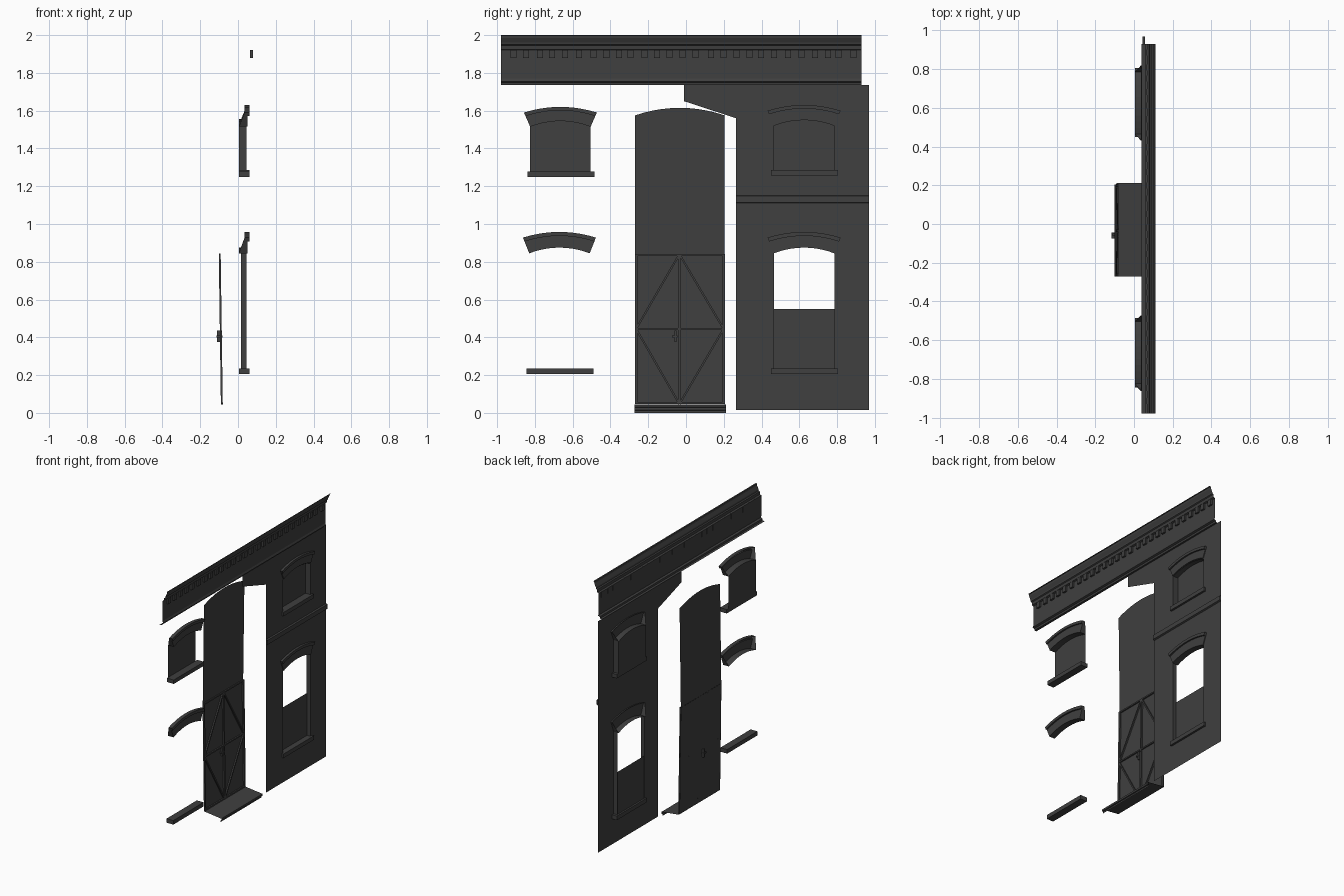
import bpy, bmesh, random
from mathutils import Vector

random.seed(4)
if "Cube" in bpy.data.objects:
    bpy.data.objects.remove(bpy.data.objects["Cube"], do_unlink=True)

GREY = (0.05, 0.05, 0.05, 1)
stone = bpy.data.materials.new("dark_grey")
stone.use_nodes = True
stone.diffuse_color = GREY
stone.node_tree.nodes["Principled BSDF"].inputs["Base Color"].default_value = GREY

WALL = 0.045        # wall plane
HALF = 0.16         # half width of a window opening


def finish(name, bm):
    mesh = bpy.data.meshes.new(name)
    bm.to_mesh(mesh)
    bm.free()
    mesh.materials.append(stone)
    obj = bpy.data.objects.new(name, mesh)
    bpy.context.collection.objects.link(obj)
    return obj


def loft(name, rings, caps=False):
    """Sheet through a row of open cross-sections."""
    bm = bmesh.new()
    rows = [[bm.verts.new(p) for p in ring] for ring in rings]
    for a, b in zip(rows, rows[1:]):
        for i in range(len(a) - 1):
            bm.faces.new((a[i], b[i], b[i + 1], a[i + 1]))
    if caps:
        bm.faces.new(rows[0])
        bm.faces.new(rows[-1][::-1])
    return finish(name, bm)


def extrude_y(name, profile, y0, y1):
    return loft(name, [[(x, y, z) for x, z in profile] for y in (y0, y1)])


def box(bm, x0, x1, y0, y1, z0, z1):
    verts = bmesh.ops.create_cube(bm, size=1)["verts"]
    size = Vector((x1 - x0, y1 - y0, z1 - z0))
    centre = Vector((x0 + x1, y0 + y1, z0 + z1)) / 2
    for v in verts:
        v.co = Vector(a * b for a, b in zip(v.co, size)) + centre


def box_part(name, *limits):
    bm = bmesh.new()
    box(bm, *limits)
    return finish(name, bm)


def sheet(name, loops, place):
    """Flat sheet from (y, z) outlines; later loops are holes."""
    bm = bmesh.new()
    for loop in loops:
        verts = [bm.verts.new((place(z), y, z)) for y, z in loop]
        for a, b in zip(verts, verts[1:] + verts[:1]):
            bm.edges.new((a, b))
    bmesh.ops.triangle_fill(bm, edges=bm.edges[:], use_beauty=True, normal=(1, 0, 0))
    for f in bm.faces:
        f.normal_update()
        if f.normal.x < 0:
            f.normal_flip()
    return finish(name, bm)


STEPS = [i / 5 - 1 for i in range(11)]


def arc(centre, half, spring, rise):
    return [(centre + t * half, spring + rise * (1 - t * t)) for t in STEPS]


def hood(name, centre, inner, outer, back):
    """Arched window head with a raised outer trim."""
    section = [(0, back), (0, 0.051), (0.75, 0.051), (0.75, 0.062), (1, 0.062), (1, 0.035)]
    rings = []
    for t in STEPS:
        bow = 0.03 * (1 - t * t)
        rings.append([(x, centre + t * (HALF + 0.033 * f), inner + (outer - inner) * f + bow)
                      for f, x in section])
    loft(name, rings, caps=True)


def opening(centre, bottom, spring):
    return [(centre - HALF, bottom), (centre + HALF, bottom)] + arc(centre, HALF, spring, 0.03)[::-1]


def jambs(name, centre, bottom, top, back):
    for label, side in (("right", -1), ("left", 1)):
        y = centre + side * HALF
        xs = (back, WALL)[::-side]
        loft(f"{name}_{label}", [[(x, y, z) for x in xs] for z in (bottom, top)])


def sill(name, centre, z0, z1):
    box_part(name, 0.005, 0.06, centre - 0.175, centre + 0.18, z0, z1)


# Main wall with two window openings
WIN = 0.625
sheet("wall", [
    [(0.265, 0.015), (0.97, 0.015), (0.97, 1.735), (-0.01, 1.735), (-0.01, 1.65), (0.265, 1.56)],
    opening(WIN, 0.225, 0.845),
    opening(WIN, 1.275, 1.52)], lambda z: WALL)
extrude_y("string_course", [(WALL, 1.11), (0.056, 1.115), (0.056, 1.148), (WALL, 1.152)], 0.265, 0.97)

# Upper windows, one in the wall and one standing free
for label, c, dz in (("left", WIN, 0.01), ("right", -0.665, 0)):
    sheet(f"upper_pane_{label}", [opening(c, 1.265 + dz, 1.515 + dz)], lambda z: 0.004)
    hood(f"upper_hood_{label}", c, 1.515 + dz, 1.59 + dz, 0.004)
    sill(f"upper_sill_{label}", c, 1.248 + dz, 1.277 + dz)
jambs("upper_jamb", WIN, 1.28, 1.525, 0.004)

# Lower windows, the right one only has a head and a sill
for label, c in (("left", WIN), ("right", -0.67)):
    hood(f"lower_hood_{label}", c, 0.845, 0.928, 0.004)
    sill(f"lower_sill_{label}", c, 0.205, 0.235)
jambs("lower_jamb", WIN, 0.23, 0.845, 0.015)
y0, y1 = WIN - HALF, WIN + HALF
sheet("lower_panel", [[(y0, 0.225), (y1, 0.225), (y1, 0.55), (y0, 0.55)]], lambda z: 0.018)

# Cornice with moulded profile and dentils
extrude_y("cornice", [
    (0.04, 1.735), (0.056, 1.737), (0.058, 1.75), (0.072, 1.755), (0.066, 1.77),
    (0.066, 1.92), (0.078, 1.925), (0.08, 1.945), (0.088, 1.95), (0.09, 1.96),
    (0.102, 1.985), (0.104, 1.998), (0.112, 2.0)], -0.98, 0.93)
bm = bmesh.new()
for i in range(27):
    y = -0.91 + i * 0.069 + random.uniform(-0.008, 0.008)
    box(bm, 0.064, 0.08, y - 0.016, y + 0.016, 1.88, 1.922)
finish("dentils", bm)


# Door leaning slightly back, with a tall panel above
def door_x(z):
    return -0.09 - 0.014 * z


R, L, MID = -0.27, 0.205, -0.035
LOW, CROSS, TOP = 0.047, 0.445, 0.84
sheet("door", [[(R, LOW), (L, LOW), (L, TOP), (R, TOP)]], door_x)
head = arc((R + L) / 2, (L - R) / 2, 1.575, 0.04)[::-1]
sheet("door_upper_panel", [[(R, TOP), (L, TOP)] + head], lambda z: -0.101 + 0.014 * (z - TOP))


def brace(name, a, b, width=0.007, depth=0.01):
    a, b = Vector(a), Vector(b)
    d = (b - a).normalized()
    n = Vector((-d.y, d.x)) * width
    loft(name, [[(door_x(p.y) + dx, p.x + s * n.x, p.y + s * n.y)
                 for dx, s in ((0, -1), (depth, -1), (depth, 1), (0, 1))] for p in (a, b)])


brace("door_middle_post", (MID, LOW), (MID, TOP))
for label, y in (("right", R), ("left", L)):
    inset = y + (0.006 if y < 0 else -0.006)
    brace(f"door_side_post_{label}", (inset, LOW), (inset, TOP))
    for part, z in (("lower", LOW), ("upper", TOP)):
        brace(f"door_{part}_diagonal_{label}", (inset, CROSS), (MID, z), 0.005)
for label, z in (("bottom", LOW + 0.006), ("middle", CROSS), ("top", TOP - 0.004)):
    brace(f"door_{label}_rail", (R, z), (L, z), 0.005)

# Door handle, showing on both faces
box_part("handle_plate", -0.112, -0.085, -0.062, -0.05, 0.375, 0.435)
box_part("handle_lever", -0.115, -0.082, -0.075, -0.045, 0.4, 0.41)

# Doorstep
extrude_y("doorstep", [(0.045, 0), (0.045, 0.012), (0.053, 0.014), (0.053, 0.028), (-0.09, 0.045)], -0.272, 0.212)
